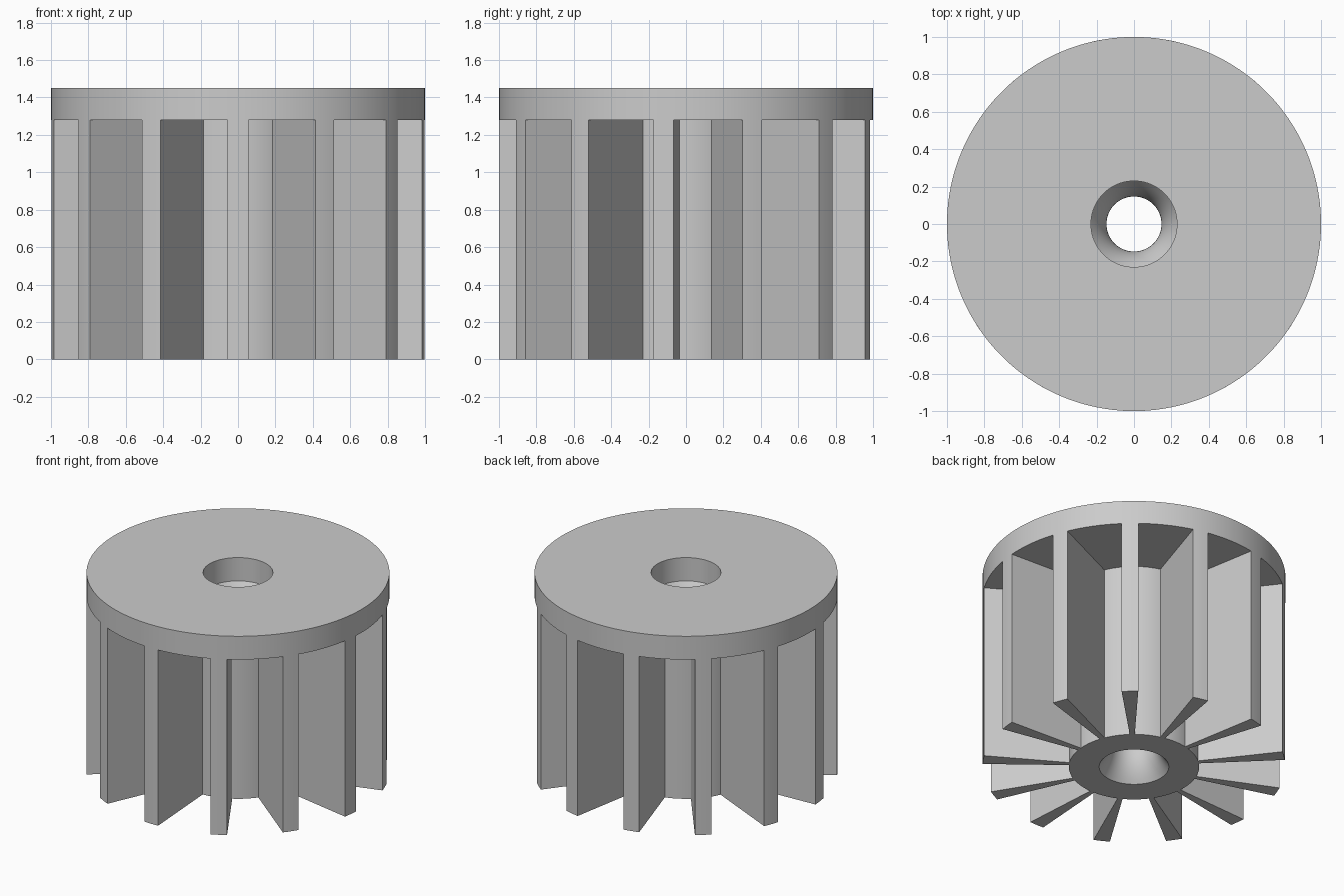
import bpy, bmesh, math

if "Cube" in bpy.data.objects:
    bpy.data.objects.remove(bpy.data.objects["Cube"], do_unlink=True)

HEIGHT, CAP_Z = 1.45, 1.28
HUB_R, BORE_R, WAIST_R, FLARE = 0.43, 0.23, 0.147, 0.2
FINS, SEGMENTS = 13, 156

grey = bpy.data.materials.new("plain grey")
colour = (0.6, 0.6, 0.6, 1)
grey.diffuse_color = colour
grey.use_nodes = True
grey.node_tree.nodes["Principled BSDF"].inputs["Base Color"].default_value = colour


def finish(name, bm, fix_normals=True):
    if fix_normals:
        bmesh.ops.recalc_face_normals(bm, faces=bm.faces)
    mesh = bpy.data.meshes.new(name)
    bm.to_mesh(mesh)
    bm.free()
    mesh.materials.append(grey)
    obj = bpy.data.objects.new(name, mesh)
    bpy.context.collection.objects.link(obj)
    bpy.ops.object.select_all(action="DESELECT")
    obj.select_set(True)
    bpy.context.view_layer.objects.active = obj
    bpy.ops.object.shade_smooth_by_angle(angle=math.radians(25))
    return obj


def lathe(name, profile):
    """Spin a closed (radius, z) profile around the z axis."""
    bm = bmesh.new()
    rings = []
    for i in range(SEGMENTS):
        a = math.tau * i / SEGMENTS
        rings.append([bm.verts.new((r * math.cos(a), r * math.sin(a), z))
                      for r, z in profile])
    for i in range(SEGMENTS):
        a, b = rings[i], rings[(i + 1) % SEGMENTS]
        for j in range(len(profile)):
            k = (j + 1) % len(profile)
            bm.faces.new((a[j], b[j], b[k], a[k]))
    return finish(name, bm)


# Flared bore: wide at both ends, narrow through the middle
steps = 8
flare = [(WAIST_R + (BORE_R - WAIST_R) * (1 - i / steps) ** 2, FLARE * i / steps)
         for i in range(steps + 1)]
bore = flare + [(r, CAP_Z - z) for r, z in reversed(flare)]

# Round cap and hub turned as one piece
lathe("cap_and_hub", bore + [(BORE_R, HEIGHT), (1, HEIGHT), (1, CAP_Z),
                             (HUB_R, CAP_Z), (HUB_R, 0)])

# Tapered fins, widening from the hub to the rim; open where they join the body
bm = bmesh.new()
root_half, tip_half, tip_steps = 0.0385, 0.055, 4
for n in range(FINS):
    mid = -math.pi / 2 + math.tau * n / FINS
    outline = [(HUB_R, mid - root_half)]
    outline += [(1, mid + tip_half * (2 * i / tip_steps - 1))
                for i in range(tip_steps + 1)]
    outline += [(HUB_R, mid + root_half)]
    low, high = [[bm.verts.new((r * math.cos(a), r * math.sin(a), z))
                  for r, a in outline] for z in (0, CAP_Z)]
    bm.faces.new(list(reversed(low)))
    for i in range(len(outline) - 1):
        bm.faces.new((low[i], low[i + 1], high[i + 1], high[i]))
finish("fins", bm, fix_normals=False)
